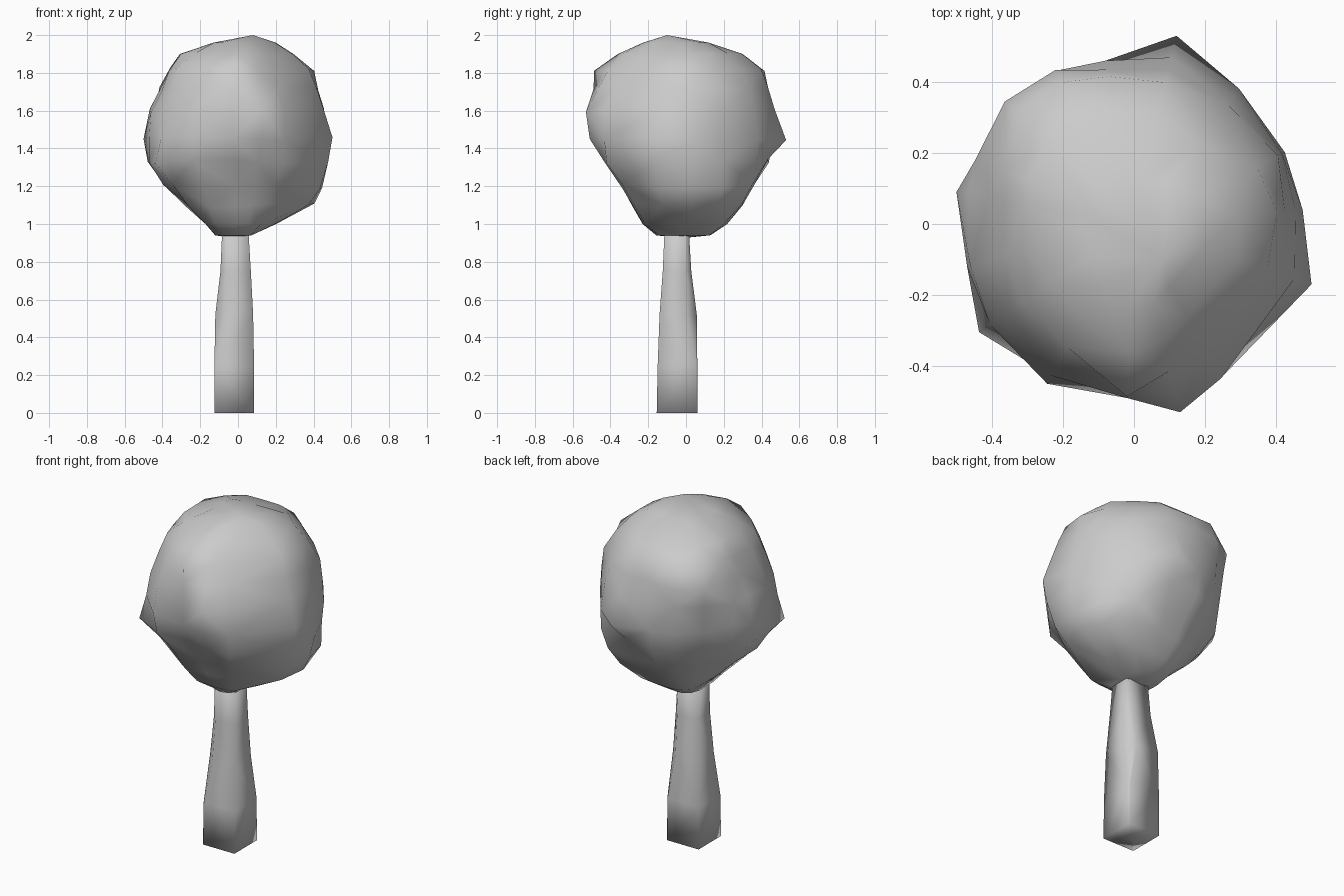
import bpy
import bmesh
import random
from math import cos, pi
from mathutils import Vector

random.seed(4)
cube = bpy.data.objects.get("Cube")
if cube:
    bpy.data.objects.remove(cube, do_unlink=True)

grey = bpy.data.materials.new("light grey")
grey.use_nodes = True
grey.diffuse_color = (0.6, 0.6, 0.6, 1)
grey.node_tree.nodes["Principled BSDF"].inputs["Base Color"].default_value = (0.6, 0.6, 0.6, 1)


def loft(name, rings, bottom, top):
    """Skin a stack of equal rings, close both ends with a point, shade smooth."""
    bm = bmesh.new()
    loops = [[bm.verts.new(point) for point in ring] for ring in rings]
    count = len(loops[0])
    for level, (low, high) in enumerate(zip(loops, loops[1:])):
        for i in range(count):
            j = (i + 1) % count
            # alternate the diagonals for an irregular faceted surface
            if (i + level) % 2:
                bm.faces.new((low[i], low[j], high[j]))
                bm.faces.new((low[i], high[j], high[i]))
            else:
                bm.faces.new((low[i], low[j], high[i]))
                bm.faces.new((low[j], high[j], high[i]))
    for loop, tip in ((loops[0], bottom), (loops[-1], top)):
        point = bm.verts.new(tip)
        for i in range(count):
            bm.faces.new((loop[i], loop[(i + 1) % count], point))
    bmesh.ops.recalc_face_normals(bm, faces=bm.faces)
    for face in bm.faces:
        face.smooth = True
    mesh = bpy.data.meshes.new(name)
    bm.to_mesh(mesh)
    bm.free()
    mesh.materials.append(grey)
    part = bpy.data.objects.new(name, mesh)
    bpy.context.collection.objects.link(part)


# Crown: widest outline, then for each height the reach in eight directions,
# counterclockwise from +x
outline = [(0.475, 0.04), (0.42, 0.2), (0.31, 0.4), (0.12, 0.53), (-0.08, 0.46),
           (-0.22, 0.43), (-0.37, 0.35), (-0.44, 0.18), (-0.5, 0.09),
           (-0.47, -0.12), (-0.43, -0.3), (-0.25, -0.46), (-0.02, -0.49),
           (0.13, -0.53), (0.25, -0.44), (0.5, -0.17)]
crown_levels = [
    (0.94, 0.07, 0.11, 0.13, 0.14, 0.12, 0.15, 0.16, 0.13),
    (1.0, 0.2, 0.25, 0.22, 0.22, 0.17, 0.24, 0.23, 0.24),
    (1.1, 0.4, 0.37, 0.3, 0.3, 0.27, 0.33, 0.28, 0.36),
    (1.2, 0.44, 0.44, 0.36, 0.36, 0.39, 0.42, 0.34, 0.44),
    (1.33, 0.48, 0.48, 0.44, 0.43, 0.48, 0.52, 0.43, 0.48),
    (1.45, 0.51, 0.48, 0.54, 0.46, 0.51, 0.49, 0.51, 0.5),
    (1.6, 0.45, 0.45, 0.47, 0.49, 0.46, 0.46, 0.54, 0.48),
    (1.72, 0.43, 0.42, 0.43, 0.5, 0.41, 0.42, 0.53, 0.41),
    (1.82, 0.4, 0.36, 0.41, 0.45, 0.36, 0.38, 0.49, 0.36),
    (1.9, 0.29, 0.29, 0.3, 0.33, 0.31, 0.28, 0.36, 0.29),
    (1.96, 0.2, 0.18, 0.12, 0.15, 0.13, 0.18, 0.23, 0.2),
]


def crown_ring(z, *reach):
    """Shrink the outline until it lies within a slightly rounded octagon."""
    ring = []
    for x, y in outline:
        angle = Vector((1, 0)).angle_signed(Vector((x, -y)))
        parts = [max(0, cos(angle - k * pi / 4)) / reach[k] for k in range(8)]
        radius = sum(part ** 30 for part in parts) ** (-1 / 30)
        point = Vector((x, y))
        point *= min(1, radius / point.length)
        if max(abs(point.x), abs(point.y)) < 0.46:
            point *= random.uniform(0.98, 1.015)
        lift = random.uniform(-0.012, 0.012) if 1.05 < z < 1.9 else 0
        ring.append((point.x, point.y, z + lift))
    return ring


loft("crown", [crown_ring(*level) for level in crown_levels],
     (-0.02, -0.02, 0.925), (0.08, -0.1, 2))

# Trunk: square post whose two opposite corners are pared away half way up
# height, x limits, y limits, amount pared off
trunk_levels = [
    (0, -0.125, 0.085, -0.155, 0.06, 0.004),
    (0.25, -0.125, 0.085, -0.15, 0.06, 0.006),
    (0.52, -0.12, 0.08, -0.14, 0.057, 0.05),
    (0.75, -0.093, 0.068, -0.123, 0.028, 0.03),
    (1.05, -0.08, 0.05, -0.11, 0.01, 0.01),
]


def trunk_ring(z, x_min, x_max, y_min, y_max, cut):
    return [(x_min + cut, y_min, z), (x_max, y_min, z), (x_max, y_max - cut, z),
            (x_max - cut, y_max, z), (x_min, y_max, z), (x_min, y_min + cut, z)]


loft("trunk", [trunk_ring(*level) for level in trunk_levels],
     (-0.02, -0.05, 0), (-0.015, -0.05, 1.05))
